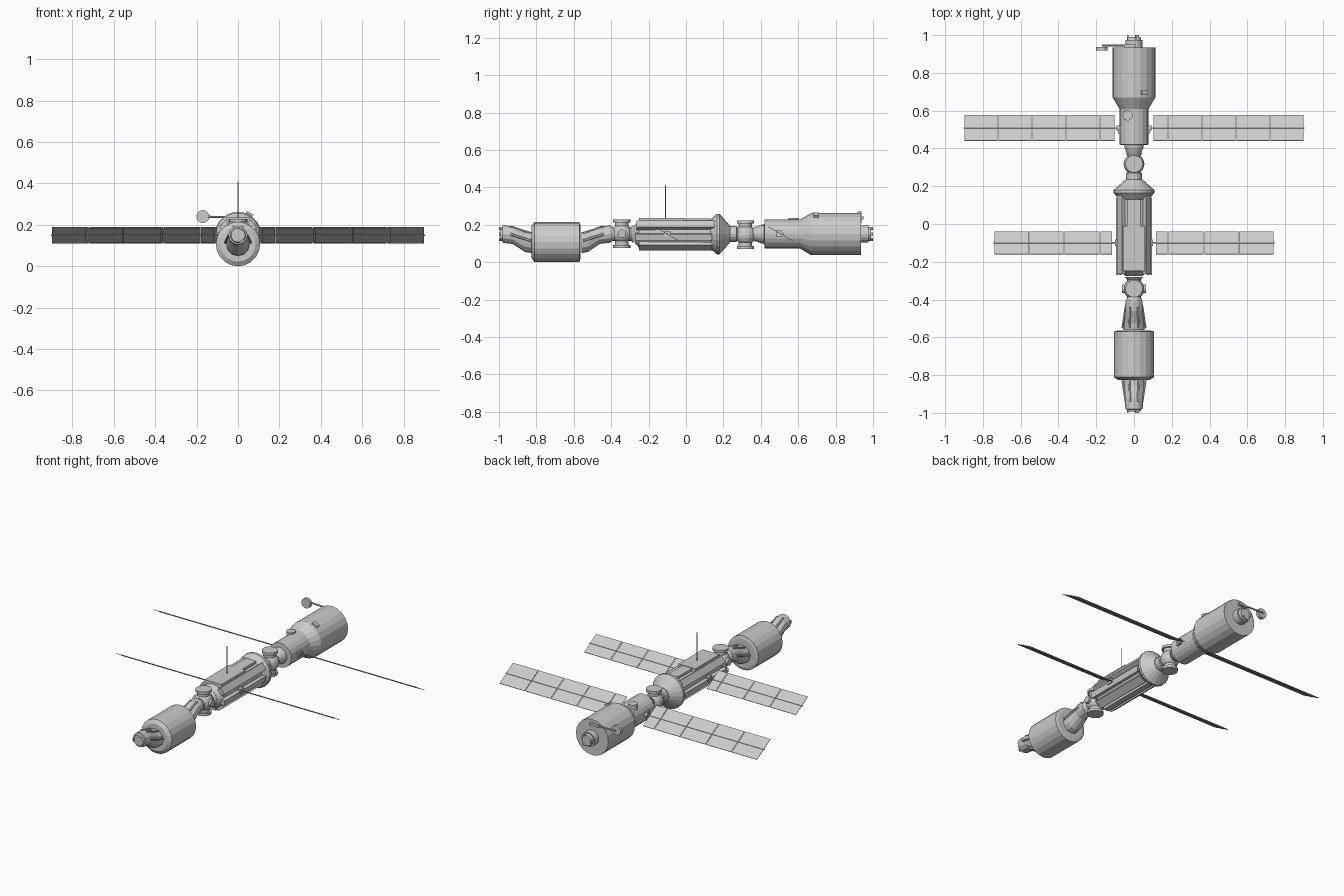
import bpy, bmesh, math
from mathutils import Vector, Matrix

if "Cube" in bpy.data.objects:
    bpy.data.objects.remove(bpy.data.objects["Cube"])

AX = 0.15  # height of the station's long axis


def finish(name, bm):
    bmesh.ops.recalc_face_normals(bm, faces=bm.faces)
    me = bpy.data.meshes.new(name)
    bm.to_mesh(me)
    bm.free()
    ob = bpy.data.objects.new(name, me)
    bpy.context.collection.objects.link(ob)
    return ob


def loft(name, rings, n=20):
    """Skin circular rings (y, centre z, radius) along y and cap the ends."""
    bm = bmesh.new()
    loops = []
    for y, z, r in rings:
        loops.append([bm.verts.new((r * math.sin(2 * math.pi * i / n), y,
                                    z + r * math.cos(2 * math.pi * i / n))) for i in range(n)])
    for a, b in zip(loops, loops[1:]):
        for i in range(n):
            j = (i + 1) % n
            bm.faces.new((a[i], a[j], b[j], b[i]))
    bm.faces.new(loops[0])
    bm.faces.new(loops[-1])
    return finish(name, bm)


def hull(name, profile, n=20):
    return loft(name, [(y, AX, r) for y, r in profile], n)


def box(name, c, size, rot=None):
    bm = bmesh.new()
    m = Matrix.Translation(c) @ (rot or Matrix()) @ Matrix.Diagonal((*size, 1))
    bmesh.ops.create_cube(bm, size=1, matrix=m)
    return finish(name, bm)


def rod(name, a, b, r, n=12, r2=None):
    a, b = Vector(a), Vector(b)
    d = b - a
    m = Matrix.Translation((a + b) / 2) @ d.to_track_quat('Z', 'Y').to_matrix().to_4x4()
    bm = bmesh.new()
    bmesh.ops.create_cone(bm, cap_ends=True, segments=n, radius1=r,
                          radius2=r if r2 is None else r2, depth=d.length, matrix=m)
    return finish(name, bm)


def around(name, angle, dist, y, size):
    """Box strapped to a hull at an angle measured from straight up."""
    rot = Matrix.Rotation(angle, 4, 'Y')
    c = rot @ Vector((0, 0, dist))
    return box(name, (c.x, y, AX + c.z), size, rot)


def docking_petals(name, y, z):
    for i in range(3):
        a = 2 * math.pi * i / 3 + 0.5
        box(f"{name}_{i}", (0.033 * math.sin(a), y, z + 0.033 * math.cos(a)),
            (0.018, 0.024, 0.008), Matrix.Rotation(a, 4, 'Y'))


def node(name, y, z, side_ports):
    bm = bmesh.new()
    bmesh.ops.create_uvsphere(bm, u_segments=16, v_segments=10, radius=0.055,
                              matrix=Matrix.Translation((0, y, z)))
    finish(name + "_ball", bm)
    dirs = [Vector((0, 0, 1)), Vector((0, 0, -1))]
    if side_ports:
        dirs += [Vector((1, 0, 0)), Vector((-1, 0, 0))]
    for i, d in enumerate(dirs):
        p = Vector((0, y, z))
        if d.z:
            rod(f"{name}_port_{i}", p, p + d * 0.07, 0.036, 16)
            rod(f"{name}_flange_{i}", p + d * 0.06, p + d * 0.076, 0.046, 16)
        else:
            rod(f"{name}_side_port_{i}", p, p + d * 0.064, 0.022, 12)


def solar_wing(name, y, half_width, edges):
    tilt = Matrix.Rotation(-math.radians(30), 4, 'X')
    for s in (-1, 1):
        for i, (a, b) in enumerate(zip(edges, edges[1:])):
            box(f"{name}_panel_{s}_{i}", (s * (a + b) / 2, y, AX),
                (b - a - 0.004, 2 * half_width, 0.003), tilt)
        rod(f"{name}_spar_{s}", (s * 0.06, y, AX), (s * (edges[-1] + 0.003), y, AX), 0.004, 6)
        rod(f"{name}_drive_{s}", (s * 0.06, y, AX), (s * 0.092, y, AX), 0.014, 12)


# Rear module: stepped hull, end docking unit
hull("rear_module", [(0.37, 0.036), (0.405, 0.05), (0.418, 0.05), (0.42, 0.077), (0.61, 0.077),
                     (0.67, 0.113), (0.935, 0.113)], 20)
hull("rear_dock", [(0.93, 0.046), (0.975, 0.046), (0.975, 0.038), (0.99, 0.034)], 16)
docking_petals("rear_petal", 0.988, AX)
# Rear module fittings
rod("rear_hatch", (-0.033, 0.575, 0.2), (-0.033, 0.575, 0.235), 0.027, 16)
around("rear_sensor", 0.5, 0.117, 0.695, (0.035, 0.025, 0.012))
for s in (-1, 1):
    around(f"rear_side_box_{s}", s * 1.55, 0.079, 0.495, (0.035, 0.03, 0.012))
# Dish on a boom
rod("dish_boom", (0, 0.945, 0.235), (-0.17, 0.945, 0.24), 0.005, 8)
box("dish_bracket", (-0.02, 0.94, 0.235), (0.06, 0.02, 0.014))
rod("dish", (-0.17, 0.918, 0.24), (-0.17, 0.938, 0.24), 0.031, 16)
solar_wing("rear_wing", 0.508, 0.078, [0.10, 0.18, 0.36, 0.54, 0.72, 0.90])

# Rear docking node
hull("rear_node_tunnel", [(0.228, 0.042), (0.27, 0.042), (0.272, 0.034), (0.36, 0.034),
                          (0.375, 0.042)], 16)
node("rear_node", 0.318, AX - 0.004, False)

# Middle module: core hull with flared shoulder
hull("middle_module", [(-0.275, 0.045), (-0.25, 0.074), (0.13, 0.078), (0.165, 0.108),
                       (0.18, 0.108), (0.235, 0.045)], 20)
# Long tanks and top housing
box("top_housing", (0, -0.13, 0.213), (0.118, 0.24, 0.046))
box("top_rail_deck", (0, 0.06, 0.205), (0.07, 0.14, 0.056))
for s in (-1, 1):
    around(f"upper_tank_{s}", s * 0.95, 0.083, -0.055, (0.045, 0.42, 0.024))
    around(f"side_tank_{s}", s * 1.75, 0.083, -0.065, (0.035, 0.41, 0.024))
    around(f"lower_tank_{s}", s * 2.5, 0.08, -0.055, (0.05, 0.39, 0.022))
    box(f"wing_mount_{s}", (s * 0.09, -0.1, AX), (0.02, 0.035, 0.03))
around("keel_tank", math.pi, 0.08, -0.055, (0.036, 0.39, 0.018))
rod("mast_antenna", (0, -0.11, 0.23), (0, -0.11, 0.41), 0.0018, 6)
solar_wing("middle_wing", -0.1, 0.069, [0.115, 0.18, 0.37, 0.555, 0.74])

# Front docking node
hull("front_node_tunnel", [(-0.28, 0.048), (-0.295, 0.036), (-0.39, 0.036), (-0.41, 0.046)], 16)
node("front_node", -0.343, AX + 0.003, True)

# Front module: drum with offset necks at both ends
loft("front_drum", [(-0.825, 0.107, 0.085), (-0.81, 0.107, 0.107), (-0.57, 0.107, 0.107),
                    (-0.565, 0.107, 0.09)], 20)
loft("front_inner_neck", [(-0.56, 0.105, 0.056), (-0.525, 0.11, 0.056), (-0.46, 0.145, 0.047),
                          (-0.405, AX, 0.046)], 12)
loft("front_outer_neck", [(-0.82, 0.105, 0.056), (-0.86, 0.11, 0.056), (-0.925, 0.145, 0.048),
                          (-0.98, AX, 0.046), (-0.982, AX, 0.038), (-0.992, AX, 0.034)], 12)
docking_petals("front_petal", -0.988, AX)
# Lengthwise ribs on the necks
for tag, y0, y1 in (("inner", -0.55, -0.44), ("outer", -0.83, -0.94)):
    for s in (-1, 1):
        rod(f"{tag}_neck_rib_{s}", (s * 0.06, y0, 0.115), (s * 0.044, y1, 0.15), 0.007, 6)
        rod(f"{tag}_neck_top_rib_{s}", (s * 0.025, y0, 0.155), (s * 0.02, y1, 0.19), 0.006, 6)
